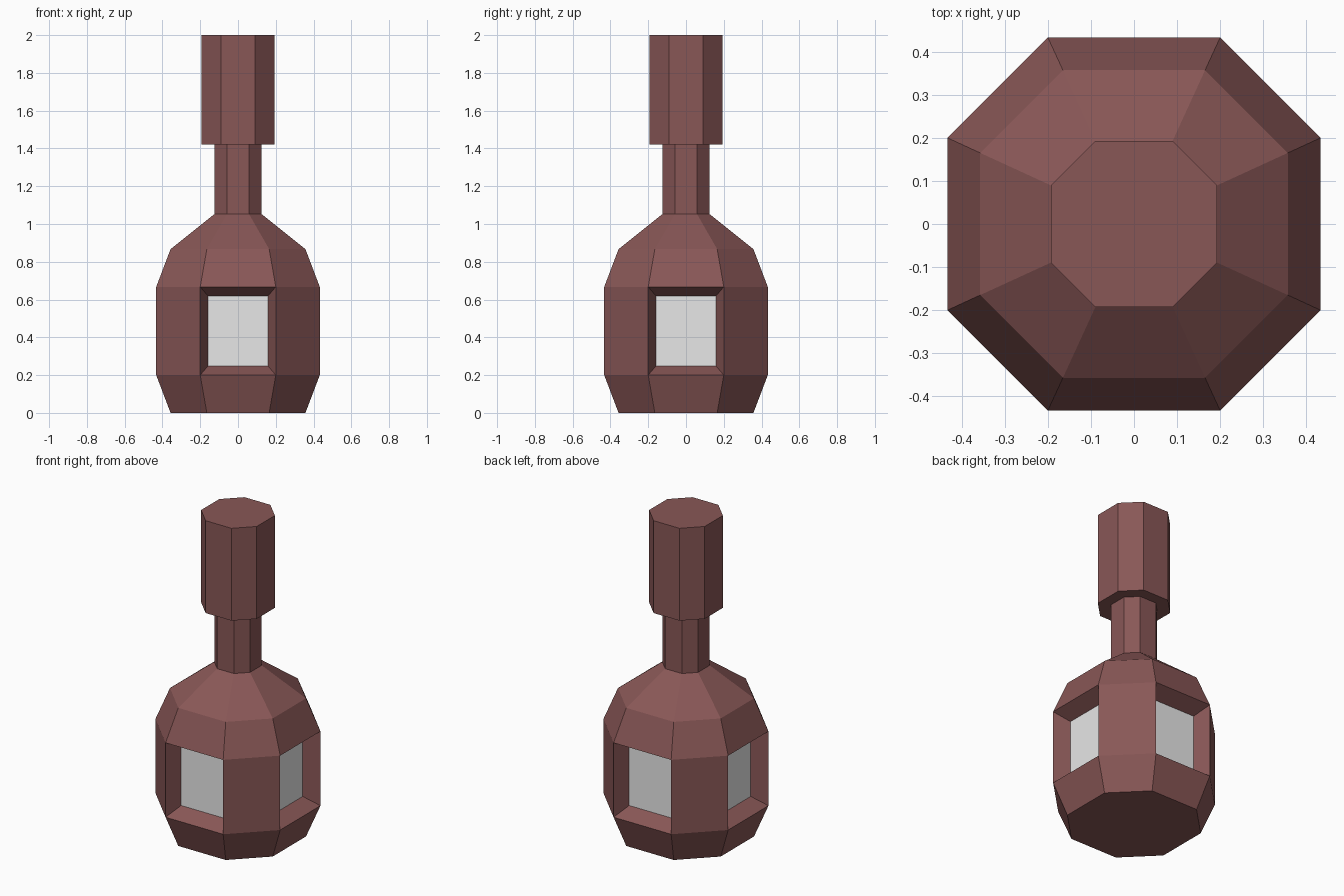
import bpy, bmesh
from mathutils import Vector

cube = bpy.data.objects.get("Cube")
if cube:
    bpy.data.objects.remove(cube, do_unlink=True)


def make_material(name, colour):
    mat = bpy.data.materials.new(name)
    mat.use_nodes = True
    mat.diffuse_color = (*colour, 1)
    mat.node_tree.nodes["Principled BSDF"].inputs["Base Color"].default_value = (*colour, 1)
    return mat


red_brown = make_material("red brown", (0.25, 0.096, 0.094))
pale_grey = make_material("pale grey", (0.8, 0.8, 0.8))


def octagon_ring(bm, reach, half_side, z):
    """Eight vertices with flat sides facing front, back, left and right."""
    a, b = reach, half_side
    quarter = [(a, -b), (a, b)]
    ring = []
    for _ in range(4):
        ring += [bm.verts.new((x, y, z)) for x, y in quarter]
        quarter = [(-y, x) for x, y in quarter]
    return ring


def loft(bm, profile):
    """Closed eight-sided solid through a list of (reach, half side, z)."""
    rings = [octagon_ring(bm, *p) for p in profile]
    for low, high in zip(rings, rings[1:]):
        for i in range(8):
            j = (i + 1) % 8
            bm.faces.new((low[i], low[j], high[j], high[i]))
    bm.faces.new(rings[0][::-1])
    bm.faces.new(rings[-1])
    bm.normal_update()


def finish(bm, name):
    mesh = bpy.data.meshes.new(name)
    bm.to_mesh(mesh)
    bm.free()
    mesh.materials.append(red_brown)
    mesh.materials.append(pale_grey)
    obj = bpy.data.objects.new(name, mesh)
    bpy.context.collection.objects.link(obj)


# Body, shoulders and neck
bm = bmesh.new()
loft(bm, [(0.357, 0.165, 0), (0.433, 0.2, 0.2), (0.433, 0.2, 0.667),
          (0.357, 0.165, 0.867), (0.124, 0.058, 1.053), (0.124, 0.058, 1.42)])

# Sunken windows on the four main sides, with sloping surrounds
sides = [f for f in bm.faces
         if 0.2 < f.calc_center_median().z < 0.667
         and max(abs(f.normal.x), abs(f.normal.y)) > 0.99]
for pane in bmesh.ops.extrude_discrete_faces(bm, faces=sides)["faces"]:
    centre = pane.calc_center_median()
    inward = -0.094 * Vector((centre.x, centre.y, 0)).normalized()
    for v in pane.verts:
        v.co = centre + (v.co - centre) * 0.79 + inward
    pane.material_index = 1
bm.normal_update()
finish(bm, "body_and_neck")

# Thick cap on the neck
bm = bmesh.new()
loft(bm, [(0.193, 0.09, 1.42), (0.193, 0.09, 2)])
finish(bm, "cap")
